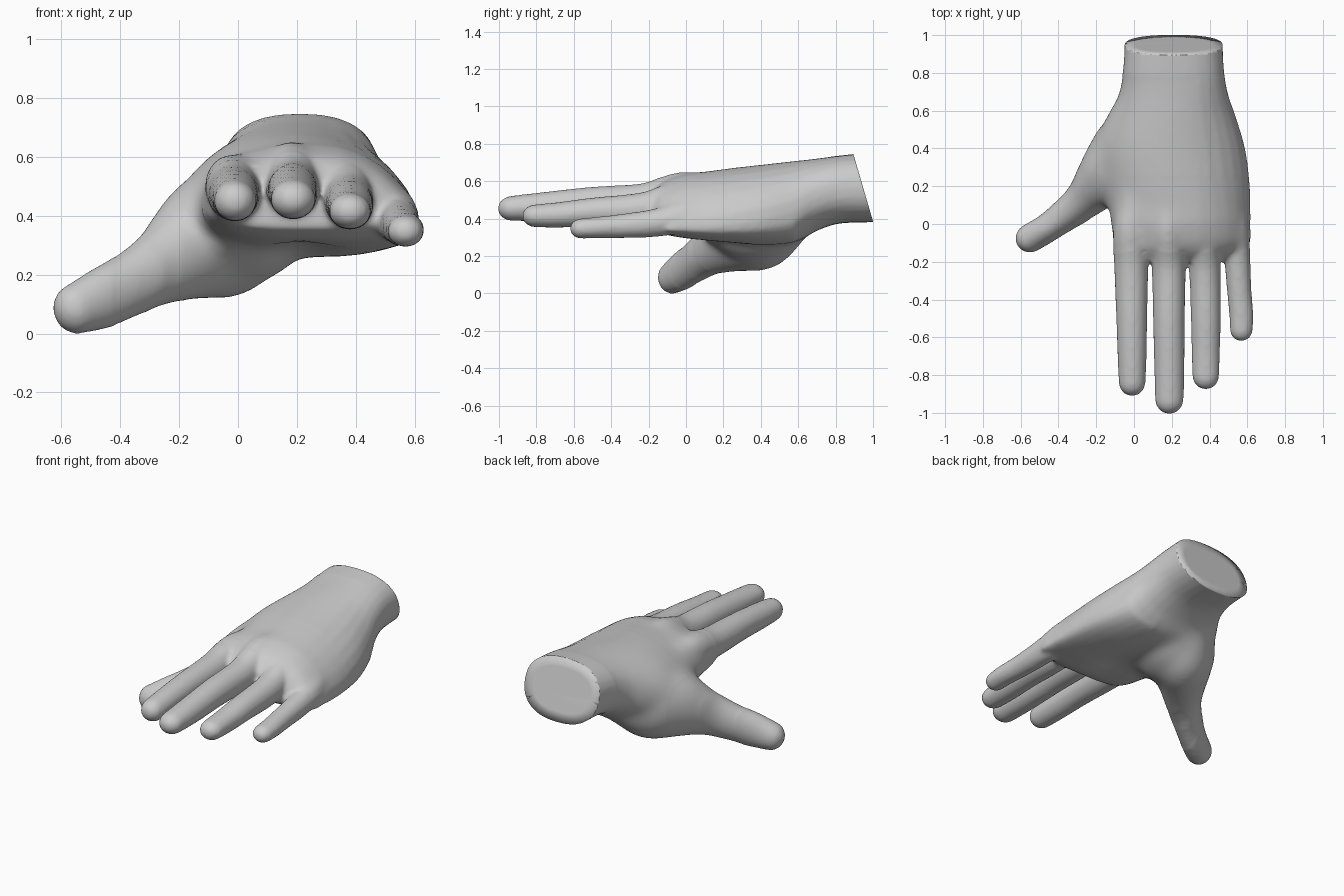
import bpy, bmesh, math
from mathutils import Vector

if "Cube" in bpy.data.objects:
    bpy.data.objects.remove(bpy.data.objects["Cube"])

SIDES = 28
skin = bpy.data.materials.new("light_grey")
skin.diffuse_color = (0.6, 0.6, 0.6, 1)
skin.use_nodes = True
skin.node_tree.nodes["Principled BSDF"].inputs["Base Color"].default_value = skin.diffuse_color


def spline(keys, steps=5):
    """Smooth curve through rows of numbers."""
    k = [keys[0]] + list(keys) + [keys[-1]]
    rows = []
    for i in range(1, len(k) - 2):
        for s in range(steps):
            t = s / steps
            rows.append([0.5 * (2 * b + (c - a) * t + (2 * a - 5 * b + 4 * c - d) * t * t
                                + (3 * b - a - 3 * c + d) * t ** 3)
                         for a, b, c, d in zip(*k[i - 1:i + 3])])
    return rows + [list(keys[-1])]


def loft(bm, rings):
    loops = [[bm.verts.new(p) for p in ring] for ring in rings]
    for a, b in zip(loops, loops[1:]):
        for i in range(SIDES):
            j = (i + 1) % SIDES
            bm.faces.new((a[i], a[j], b[j], b[i]))
    bm.faces.new(loops[0])
    bm.faces.new(loops[-1][::-1])


def palm(bm, keys):
    """Rows: y, left, right, top, bottom, droop of outer edge, droop of thumb edge."""
    rings = []
    for y, xl, xr, zt, zb, droop, thumb_droop in spline(keys):
        ring = []
        for i in range(SIDES):
            a = 2 * math.pi * i / SIDES
            c, s = math.cos(a), math.sin(a)
            power = 0.72 if c > 0 and s < 0 and y < 0.6 else 0.85
            u = math.copysign(abs(c) ** power, c)
            v = math.copysign(abs(s) ** power, s)
            z = (zt + zb) / 2 + (zt - zb) / 2 * v
            fall = droop if u > 0 else thumb_droop
            z -= fall * u * u * (1 if v > 0 else max(0, 1 + v * 0.9))
            ring.append(((xl + xr) / 2 + (xr - xl) / 2 * u, y, z))
        rings.append(ring)
    loft(bm, rings)


def digit(bm, keys):
    """Rows: x, y, z, half width, half height, ending in a round tip."""
    rows = spline(keys)
    d = Vector(rows[-1][:3]) - Vector(rows[-3][:3])
    d.normalize()
    x, y, z, w, h = rows[-1]
    for a in (20, 40, 58, 72, 83):
        p = Vector((x, y, z)) + d * w * math.sin(math.radians(a))
        f = math.cos(math.radians(a))
        rows.append([*p, w * f, h * f])
    rings = []
    for i, r in enumerate(rows):
        d = Vector(rows[min(i + 1, len(rows) - 1)][:3]) - Vector(rows[max(i - 1, 0)][:3])
        side = d.cross(Vector((0, 0, 1))).normalized()
        up = side.cross(d).normalized()
        rings.append([Vector(r[:3]) + side * r[3] * math.cos(2 * math.pi * k / SIDES)
                      + up * r[4] * math.sin(2 * math.pi * k / SIDES) for k in range(SIDES)])
    loft(bm, rings)


def relax(bm, rule, times):
    """Blend the creases where the rule holds."""
    verts = [v for v in bm.verts if rule(v.co)]
    for _ in range(times):
        bmesh.ops.smooth_vert(bm, verts=verts, factor=0.5,
                              use_axis_x=True, use_axis_y=True, use_axis_z=True)


bm = bmesh.new()
# wrist, back of the hand and palm
palm(bm, [(1.15, -0.05, 0.47, 0.76, 0.38, 0, 0), (0.95, -0.05, 0.47, 0.75, 0.38, 0, 0),
          (0.80, -0.06, 0.478, 0.735, 0.37, 0, 0), (0.68, -0.085, 0.50, 0.72, 0.325, 0.02, 0.01),
          (0.58, -0.14, 0.535, 0.71, 0.268, 0.05, 0.04), (0.40, -0.22, 0.588, 0.69, 0.255, 0.08, 0.09),
          (0.22, -0.20, 0.612, 0.67, 0.265, 0.10, 0.09), (0.08, -0.138, 0.617, 0.65, 0.28, 0.11, 0.05),
          (0.00, -0.122, 0.617, 0.64, 0.29, 0.11, 0.03),
          (-0.12, -0.105, 0.605, 0.60, 0.315, 0.11, 0.03), (-0.20, -0.085, 0.47, 0.53, 0.355, 0.06, 0.02)])
# index finger
digit(bm, [(-0.01, 0.14, 0.53, 0.07, 0.08), (-0.02, -0.04, 0.51, 0.092, 0.097),
           (-0.015, -0.22, 0.478, 0.09, 0.095), (-0.012, -0.50, 0.47, 0.082, 0.085),
           (-0.01, -0.70, 0.458, 0.077, 0.078), (-0.01, -0.84, 0.45, 0.071, 0.069)])
# middle finger
digit(bm, [(0.18, 0.16, 0.56, 0.07, 0.08), (0.18, -0.03, 0.55, 0.09, 0.10),
           (0.185, -0.22, 0.495, 0.088, 0.095), (0.185, -0.50, 0.483, 0.084, 0.087),
           (0.187, -0.75, 0.465, 0.08, 0.078), (0.187, -0.93, 0.455, 0.076, 0.067)])
# ring finger
digit(bm, [(0.35, 0.16, 0.53, 0.065, 0.08), (0.36, -0.03, 0.515, 0.085, 0.09),
           (0.375, -0.22, 0.452, 0.083, 0.09), (0.38, -0.50, 0.435, 0.079, 0.077),
           (0.38, -0.68, 0.42, 0.075, 0.068), (0.38, -0.805, 0.415, 0.071, 0.061)])
# little finger
digit(bm, [(0.49, 0.18, 0.44, 0.06, 0.07), (0.528, 0.0, 0.415, 0.077, 0.085),
           (0.545, -0.16, 0.378, 0.07, 0.075), (0.557, -0.35, 0.36, 0.065, 0.064),
           (0.568, -0.48, 0.352, 0.064, 0.057), (0.568, -0.56, 0.347, 0.061, 0.054)])
# thumb
digit(bm, [(0.08, 0.60, 0.45, 0.11, 0.14), (-0.02, 0.42, 0.36, 0.185, 0.225),
           (-0.13, 0.28, 0.31, 0.165, 0.205), (-0.25, 0.14, 0.23, 0.112, 0.14),
           (-0.36, 0.05, 0.17, 0.088, 0.112), (-0.46, -0.022, 0.12, 0.077, 0.104),
           (-0.55, -0.075, 0.083, 0.077, 0.086)])
# fleshy mound under the thumb
digit(bm, [(0.14, 0.64, 0.42, 0.10, 0.10), (0.08, 0.46, 0.37, 0.16, 0.175),
           (0.03, 0.28, 0.35, 0.155, 0.165), (-0.03, 0.15, 0.36, 0.09, 0.09)])
bmesh.ops.recalc_face_normals(bm, faces=bm.faces)
mesh = bpy.data.meshes.new("hand")
bm.to_mesh(mesh)
bm.free()
hand = bpy.data.objects.new("hand", mesh)
bpy.context.collection.objects.link(hand)

# fuse the parts into one soft skin
remesh = hand.modifiers.new("fuse", "REMESH")
remesh.mode = "VOXEL"
remesh.voxel_size = 0.012
soften = hand.modifiers.new("soften", "SMOOTH")
soften.factor = 0.5
soften.iterations = 8
fused = bpy.data.meshes.new_from_object(
    hand.evaluated_get(bpy.context.evaluated_depsgraph_get()))
hand.modifiers.clear()

bm = bmesh.new()
bm.from_mesh(fused)
# thumb base and web, then knuckles
relax(bm, lambda p: 0.02 < p.y < 0.78 and -0.30 < p.x < 0.34, 45)
relax(bm, lambda p: -0.14 < p.y < 0.25 and p.z > 0.42, 15)
relax(bm, lambda p: p.x < -0.2 and p.x > -0.42, 12)
# hollow of the palm
bm.normal_update()
for v in bm.verts:
    if v.normal.z < 0 and v.co.z < 0.42:
        p = v.co
        p.z -= v.normal.z * 0.03 * math.exp(-((p.x - 0.22) / 0.12) ** 2 - ((p.y - 0.12) / 0.2) ** 2)
# slanted flat cut across the wrist
bmesh.ops.bisect_plane(bm, geom=bm.verts[:] + bm.edges[:] + bm.faces[:],
                       plane_co=(0, 0.949, 0.56), plane_no=(0, 0.36, 0.105), clear_outer=True)
cap = bmesh.ops.holes_fill(bm, edges=[e for e in bm.edges if e.is_boundary], sides=0)["faces"]
bmesh.ops.recalc_face_normals(bm, faces=bm.faces)
bmesh.ops.inset_region(bm, faces=cap, thickness=0.06)
bm.to_mesh(fused)
bm.free()
hand.data = fused
fused.materials.clear()
fused.materials.append(skin)

bpy.context.view_layer.objects.active = hand
hand.select_set(True)
bpy.ops.object.shade_smooth()
